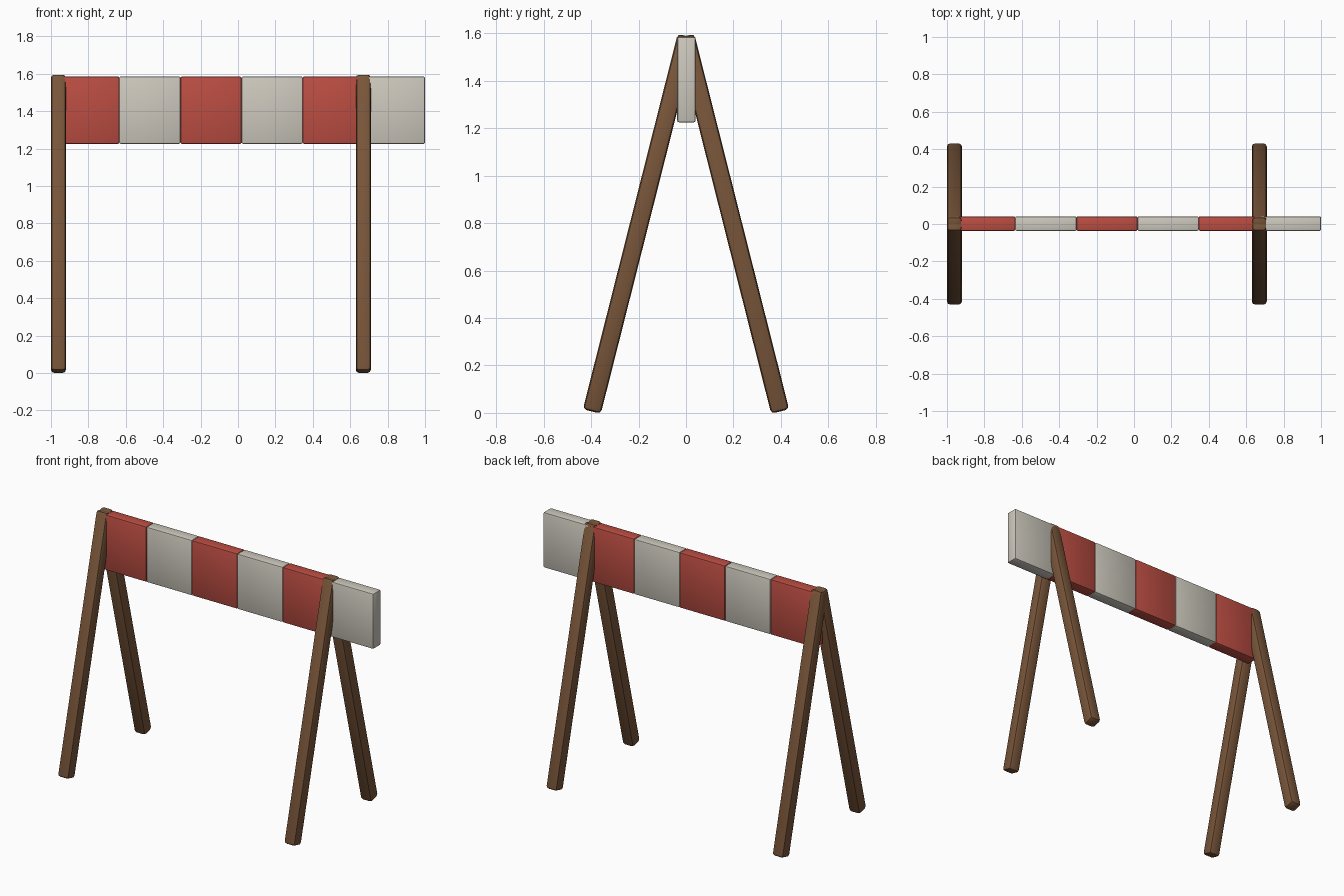
import bpy
import math
from mathutils import Matrix, Vector

cube = bpy.data.objects.get("Cube")
if cube:
    bpy.data.objects.remove(cube, do_unlink=True)


def make_material(name, colour):
    mat = bpy.data.materials.new(name)
    mat.use_nodes = True
    mat.diffuse_color = (*colour, 1)
    mat.node_tree.nodes["Principled BSDF"].inputs["Base Color"].default_value = (*colour, 1)
    return mat


wood = make_material("brown wood", (0.19, 0.092, 0.042))
red = make_material("red paint", (0.50, 0.075, 0.055))
white = make_material("off white paint", (0.61, 0.58, 0.51))


def bevelled_box(name, size, matrix, bevel, material):
    bpy.ops.mesh.primitive_cube_add(size=1)
    obj = bpy.context.object
    obj.name = name
    obj.data.transform(Matrix.Diagonal((*size, 1)))
    obj.matrix_world = matrix
    obj.data.materials.append(material)
    mod = obj.modifiers.new("rounded edges", "BEVEL")
    mod.width = bevel
    mod.segments = 2
    bpy.ops.object.modifier_apply(modifier=mod.name)
    bpy.ops.object.shade_smooth_by_angle(angle=math.radians(40))
    return obj


# Two pairs of leaning posts, crossing at the top
for side, x in (("right", -0.96), ("left", 0.67)):
    for end, s in (("front", -1), ("back", 1)):
        foot = Vector((x, s * 0.397, 0.006))
        head = Vector((x, s * -0.003, 1.589))
        axis = head - foot
        lean = Matrix.Rotation(-math.atan2(axis.y, axis.z), 4, "X")
        bevelled_box(f"{end}_{side}_leg", (0.08, 0.078, axis.length),
                     Matrix.Translation((foot + head) / 2) @ lean, 0.017, wood)

# Striped board made of six alternating blocks
start, step = -0.962, 0.327
for i in range(6):
    centre = Vector((start + step * (i + 0.5), 0.002, 1.405))
    bevelled_box(f"board_stripe_{i + 1}", (step, 0.078, 0.36),
                 Matrix.Translation(centre), 0.008, white if i % 2 else red)
